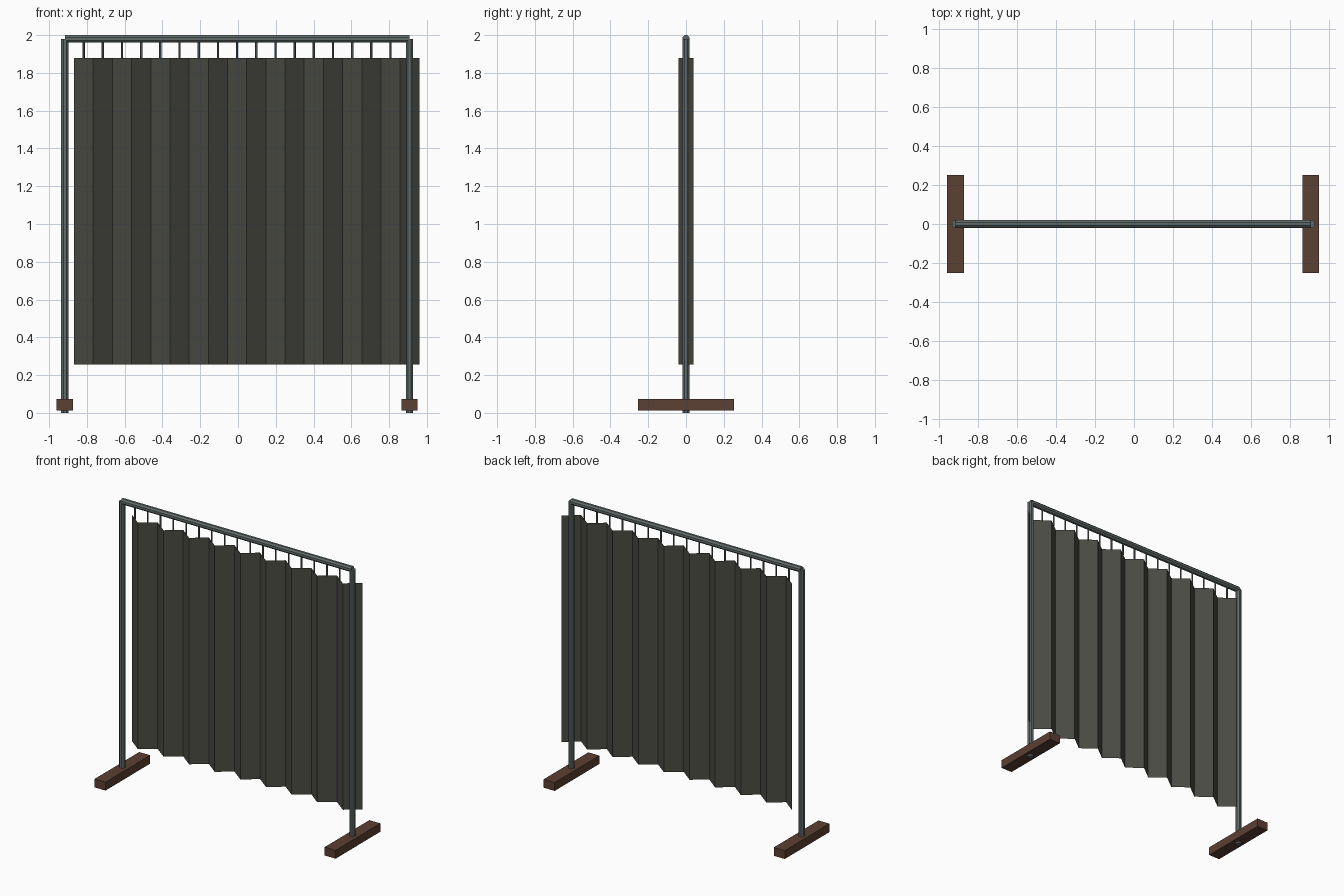
import bpy, bmesh
from math import pi
from mathutils import Matrix, Vector

cube = bpy.data.objects.get("Cube")
if cube:
    bpy.data.objects.remove(cube, do_unlink=True)


def material(name, rgb):
    mat = bpy.data.materials.new(name)
    mat.use_nodes = True
    mat.diffuse_color = (*rgb, 1)
    mat.node_tree.nodes["Principled BSDF"].inputs["Base Color"].default_value = (*rgb, 1)
    return mat


STEEL = material("grey steel", (0.12, 0.15, 0.145))
WOOD = material("dark brown wood", (0.107, 0.051, 0.033))
CLOTH = material("charcoal cloth", (0.07, 0.07, 0.058))


def finish(bm, name, mat):
    mesh = bpy.data.meshes.new(name)
    bm.to_mesh(mesh)
    bm.free()
    mesh.materials.append(mat)
    obj = bpy.data.objects.new(name, mesh)
    bpy.context.collection.objects.link(obj)
    return obj


def rod(name, start, end, radius, sides):
    """Capped prism running between two points."""
    start, end = Vector(start), Vector(end)
    axis = end - start
    turn = Vector((0, 0, 1)).rotation_difference(axis).to_matrix().to_4x4()
    spin = Matrix.Rotation(pi / sides, 4, "Z")
    bm = bmesh.new()
    bmesh.ops.create_cone(bm, cap_ends=True, segments=sides, radius1=radius,
                          radius2=radius, depth=axis.length,
                          matrix=Matrix.Translation((start + end) / 2) @ turn @ spin)
    return finish(bm, name, STEEL)


def box(name, centre, size, mat):
    bm = bmesh.new()
    bmesh.ops.create_cube(bm, size=1, matrix=Matrix.Translation(centre) @ Matrix.Diagonal((*size, 1)))
    return finish(bm, name, mat)


# Frame: a post on a wooden foot at each end, joined by a top rail
LEFT, RIGHT, RAIL_Z = 0.908, -0.917, 1.98
for side, x in (("left", LEFT), ("right", RIGHT)):
    rod(f"{side}_post", (x, 0, 0), (x, 0, RAIL_Z), 0.021, 8)
    box(f"{side}_foot", (x, 0, 0.043), (0.087, 0.506, 0.06), WOOD)
rod("top_rail", (RIGHT, 0, RAIL_Z), (LEFT, 0, RAIL_Z), 0.021, 8)

# Pleated curtain: a folded line drawn upwards into a sheet
PLEATS, START, END, BOTTOM, TOP, DEPTH = 18, -0.868, 0.96, 0.257, 1.88, 0.039
pitch = (END - START) / PLEATS
bm = bmesh.new()
folds = []
for i in range(PLEATS + 1):
    y = DEPTH if i % 2 == 0 else -DEPTH
    folds.append([bm.verts.new((START + i * pitch, y, z)) for z in (BOTTOM, TOP)])
for (a, b), (c, d) in zip(folds, folds[1:]):
    bm.faces.new((a, c, d, b))
finish(bm, "curtain", CLOTH)

# Hangers: one thin rod above the middle of each pleat, up to the post
for i in range(PLEATS - 1):
    x = START + (i + 0.5) * pitch
    rod(f"hanger_{i + 1}", (x, 0, TOP - 0.005), (x, 0, RAIL_Z), 0.006, 6)
